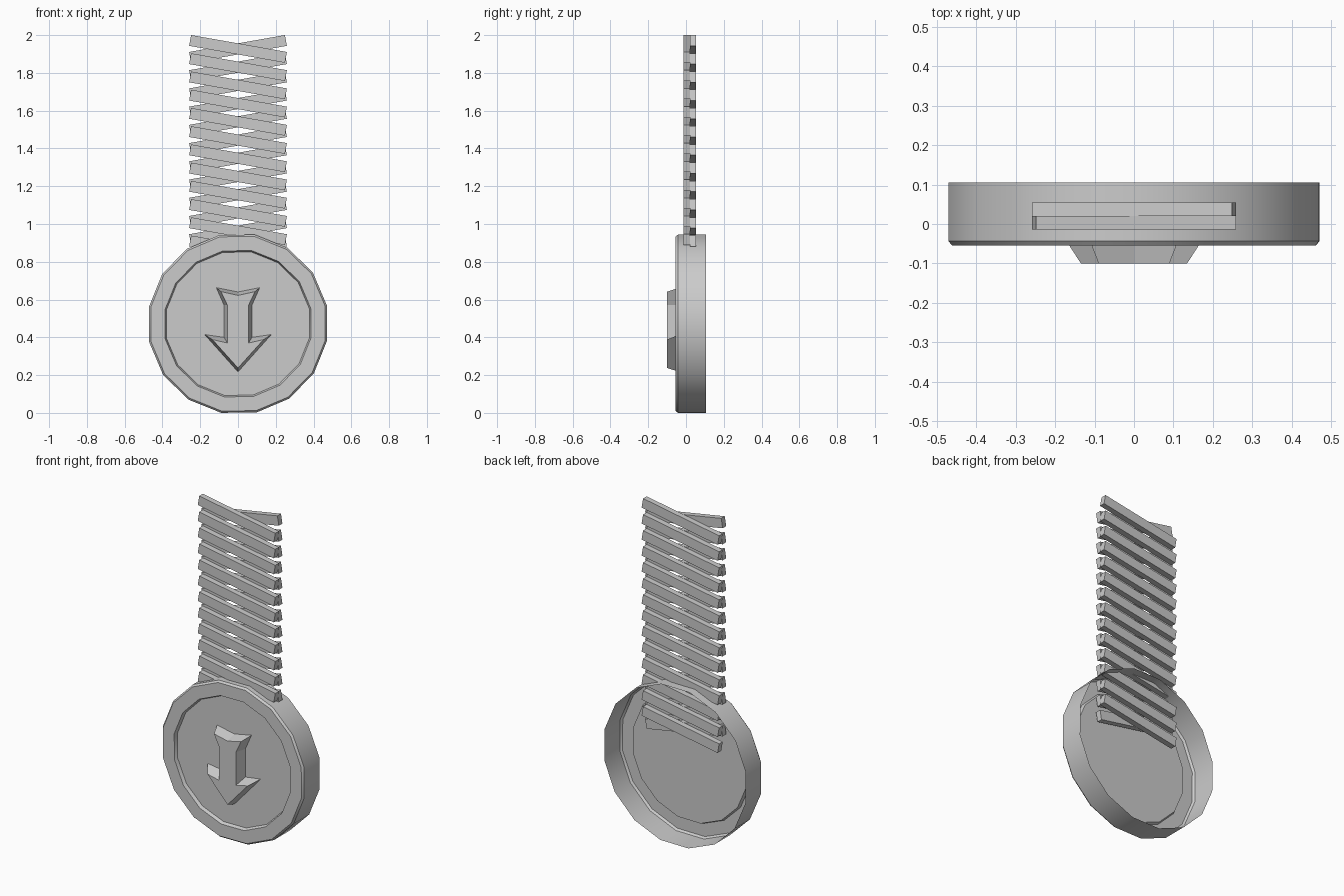
import bpy, bmesh, math
from mathutils import Matrix, Vector

if "Cube" in bpy.data.objects:
    bpy.data.objects.remove(bpy.data.objects["Cube"])


def finish(name, bm, smooth=False):
    mesh = bpy.data.meshes.new(name)
    bm.to_mesh(mesh)
    bm.free()
    obj = bpy.data.objects.new(name, mesh)
    bpy.context.collection.objects.link(obj)
    if smooth:
        bpy.ops.object.select_all(action='DESELECT')
        obj.select_set(True)
        bpy.context.view_layer.objects.active = obj
        bpy.ops.object.shade_smooth_by_angle(angle=math.radians(30))
    return obj


def bridge(bm, a, b):
    n = len(a)
    for i in range(n):
        j = (i + 1) % n
        bm.faces.new((a[i], a[j], b[j], b[i]))


# Medal disc: 16-sided shell, open at the back, with a recessed front
SIDES, CENTRE_Z, TURN = 16, 0.472, math.radians(11.75)
profile = [(0.48, 0.105), (0.48, -0.043), (0.47, -0.055),
           (0.394, -0.055), (0.386, -0.035)]  # (radius, y)
bm = bmesh.new()
rings = []
for r, y in profile:
    angles = [TURN + 2 * math.pi * i / SIDES for i in range(SIDES)]
    rings.append([bm.verts.new((r * math.sin(a), y, CENTRE_Z - r * math.cos(a)))
                  for a in angles])
for a, b in zip(rings, rings[1:]):
    bridge(bm, b, a)
bm.faces.new(rings[-1])
bmesh.ops.recalc_face_normals(bm, faces=bm.faces)
bm.faces.ensure_lookup_table()
if bm.faces[-1].normal.y > 0:
    bmesh.ops.reverse_faces(bm, faces=bm.faces)
finish("medal_disc", bm, smooth=True)

# Arrow emblem: mirrored half outlines for the base and the smaller front face
base = [(0, 0.217), (0.177, 0.415), (0.074, 0.40), (0.074, 0.57), (0.115, 0.663), (0, 0.64)]
face = [(0, 0.238), (0.135, 0.388), (0.056, 0.37), (0.056, 0.57), (0.09, 0.642), (0, 0.622)]
bm = bmesh.new()
loops = []
for half, y in ((base, -0.035), (face, -0.10)):
    outline = half + [(-x, z) for x, z in half[-2:0:-1]]
    loops.append([bm.verts.new((x, y, z)) for x, z in outline])
bridge(bm, *loops)
bm.faces.new(loops[1])
bm.faces.new(loops[0][::-1])
bmesh.ops.recalc_face_normals(bm, faces=bm.faces)
finish("arrow_emblem", bm)

# Ribbon: two layers of slanted strips crossing each other
STRIPS, PITCH, TILT = 14, 0.0965, math.radians(10)
for name, y, tilt in (("ribbon_front_strips", 0.003, TILT),
                      ("ribbon_back_strips", 0.037, -TILT)):
    bm = bmesh.new()
    for i in range(STRIPS):
        place = (Matrix.Translation((0, y, 1.927 - i * PITCH))
                 @ Matrix.Rotation(tilt, 4, 'Y')
                 @ Matrix.Diagonal((0.515, 0.034, 0.058, 1)))
        bmesh.ops.create_cube(bm, size=1, matrix=place)
    finish(name, bm)
